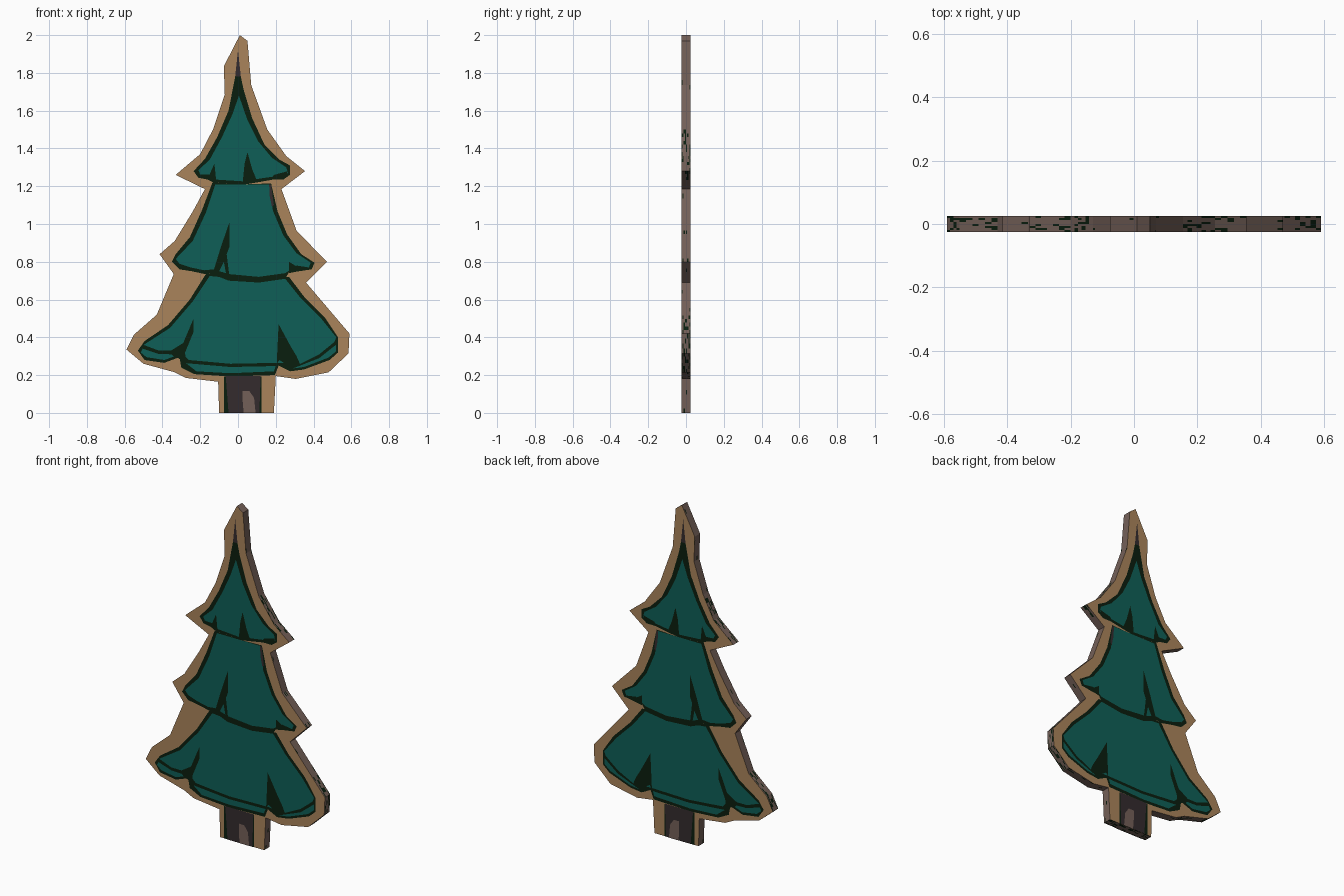
import bpy, bmesh, random
from mathutils import Vector

random.seed(4)
HALF = 0.025       # half thickness of the board
LIFT = 0.001       # gap between paint layers


def material(name, r, g, b):
    def lin(c):
        c /= 255
        return c / 12.92 if c <= 0.04045 else ((c + 0.055) / 1.055) ** 2.4
    m = bpy.data.materials.new(name)
    m.diffuse_color = (lin(r), lin(g), lin(b), 1)
    return m


TAN = material("tan_wood", 170, 132, 91)
TEAL = material("teal_green", 14, 95, 87)
INK = material("dark_green_ink", 10, 30, 14)
BARK = material("dark_bark", 52, 43, 45)
EDGE = material("grey_brown_edge", 116, 96, 88)


def finish(name, bm, mats):
    me = bpy.data.meshes.new(name)
    bm.to_mesh(me)
    bm.free()
    for m in mats:
        me.materials.append(m)
    ob = bpy.data.objects.new(name, me)
    bpy.context.collection.objects.link(ob)


def flat_face(bm, pts, y):
    """One n-gon in the x-z plane, facing away from y = 0."""
    f = bm.faces.new([bm.verts.new((x / 100, y, z / 100)) for x, z in pts])
    f.normal_update()
    if f.normal.y * y < 0:
        f.normal_flip()
    return f


def paint(name, mat, layer, *shapes):
    """Painted shapes, repeated on the front and back of the board."""
    bm = bmesh.new()
    for pts in shapes:
        for side in (-1, 1):
            flat_face(bm, pts, side * (HALF + LIFT * layer))
    bmesh.ops.triangulate(bm, faces=bm.faces[:])
    finish(name, bm, [mat])


# Board outline, clockwise from the tip, in hundredths
outline = [(1, 200), (5, 197), (7, 173.5), (15.5, 150), (25.5, 136), (35.5, 128),
           (23, 118.5), (31, 96.5), (47, 80), (36, 69), (59, 42), (58.5, 31.5),
           (48, 21.5), (30.5, 18), (20, 19.5), (19, 0), (-10, 0), (-10.5, 16.5),
           (-27.5, 18.5), (-33.5, 21.5), (-50, 26), (-59, 33.5), (-55, 41.5),
           (-43, 52), (-34, 73.5), (-41.5, 84), (-33.5, 91), (-24, 106.5),
           (-17.5, 118.5), (-33, 126), (-20, 137), (-13, 150.5), (-7, 168.5), (-7.5, 183.5)]

# Board faces
bm = bmesh.new()
for y in (-HALF, HALF):
    flat_face(bm, outline, y)
bmesh.ops.triangulate(bm, faces=bm.faces[:])
finish("board_faces", bm, [TAN])

# Board rim: small strips, some stained dark around the tier tips
bm = bmesh.new()
ROWS = 8
for a, b in zip(outline, outline[1:] + outline[:1]):
    a, b = Vector(a) / 100, Vector(b) / 100
    n = max(1, round((b - a).length / 0.025))
    grid = [[bm.verts.new((p.x, HALF * (2 * j / ROWS - 1), p.y)) for j in range(ROWS + 1)]
            for p in (a.lerp(b, i / n) for i in range(n + 1))]
    for i in range(n):
        z = a.lerp(b, (i + 0.5) / n).y
        stained = 0.2 < z < 0.52 or 1.25 < z < 1.5 or z < 0.01
        for j in range(ROWS):
            f = bm.faces.new((grid[i][j], grid[i][j + 1], grid[i + 1][j + 1], grid[i + 1][j]))
            f.material_index = int(random.random() < (0.3 if stained else 0.03))
bmesh.ops.remove_doubles(bm, verts=bm.verts[:], dist=1e-5)
bmesh.ops.recalc_face_normals(bm, faces=bm.faces[:])
finish("board_rim", bm, [EDGE, INK])

# Trunk
paint("trunk_outline", INK, 1, [(-7.5, 0), (12.5, 0), (12.5, 19.3), (-7.5, 19.3)])
paint("trunk_bark", BARK, 2, [(-5, 0), (11.3, 0), (12, 19.5), (-6.5, 19.5)])
paint("trunk_highlight", EDGE, 3, [(3, 0), (2.5, 6), (2.5, 11.5), (6, 11.5), (8.5, 8), (9.3, 0)])

# Tree tip
paint("tree_tip", BARK, 1, [(0, 192), (1.5, 178), (-1.5, 178)])

# Top tier
paint("top_tier_outline", INK, 1,
      [(-1.5, 178), (1.5, 178), (3, 171), (7.5, 156), (14, 142), (22, 134), (27.5, 131),
       (27.5, 126), (24, 123.5), (18.5, 123.5), (10, 122), (4, 121), (-13, 122),
       (-16, 123.5), (-21, 124.5), (-23.5, 128), (-17.5, 134.5), (-11, 146), (-5, 160)])
paint("top_tier", TEAL, 2,
      [(0.5, 168), (5, 155), (10.5, 144), (18, 135), (25.5, 130), (26.5, 127), (23, 125),
       (18, 125), (10, 123.8), (4, 122.5), (-11.5, 123.5), (-14, 126), (-20, 126.3),
       (-21, 128.5), (-15, 134), (-8.5, 146), (-3, 158)])
paint("top_tier_folds", INK, 3,
      [(5, 138), (7.5, 129), (10, 123), (2.5, 122), (3.5, 132)],
      [(-12.5, 132), (-11.5, 122.5), (-16, 124)],
      [(26.5, 128), (19, 126), (17.5, 123.7), (24, 123.7)])

# Middle tier
paint("middle_tier_outline", INK, 1,
      [(-13.5, 122), (-19, 107.5), (-25.5, 93), (-33, 84), (-35, 80), (-31, 76),
       (-24.5, 75), (-17.5, 73.5), (-11, 74), (-5, 71.5), (11, 70), (25.5, 72), (27, 74.5),
       (32.5, 75), (39, 76), (40.5, 79.5), (33.5, 84), (26, 94.5), (21, 106.5),
       (17.5, 121.5), (4, 121)])
paint("middle_tier", TEAL, 2,
      [(-12, 121), (16.5, 121), (18.5, 107), (24, 94), (31, 84.5), (38.5, 79.5),
       (37.5, 77), (31, 78), (25, 74), (11, 72), (-5, 73.5), (-13, 76), (-18, 75.5),
       (-25, 77), (-31, 79), (-33, 81.5), (-24, 91), (-17, 106)])
paint("middle_tier_folds", INK, 3,
      [(-4.5, 101), (-4.5, 88), (-6, 84), (-4.5, 72), (-6, 72), (-7.5, 80), (-10, 75),
       (-13, 75), (-9, 88)],
      [(27, 80), (31, 77.5), (37, 76), (27, 74)])
paint("middle_tier_streak", BARK, 3, [(16.5, 121), (17.5, 121), (19, 110), (18, 109), (16.7, 115)])

# Bottom tier
paint("bottom_tier_outline", INK, 1,
      [(-17, 73.5), (-25.5, 60), (-37, 46.5), (-49.5, 38), (-53, 33), (-49.5, 28),
       (-39, 26.5), (-31, 29.5), (-30, 24), (-23, 20.5), (-4.5, 19.3), (19.5, 20),
       (21.5, 25), (27.5, 22), (35, 23), (48.5, 28), (53, 32), (53, 40), (46, 50.5),
       (35, 61.5), (27, 72), (25.5, 72), (11, 70), (-5, 71.5), (-11, 74)])
paint("bottom_tier", TEAL, 2,
      [(-15, 72.5), (-10, 72), (-5, 70), (11, 69), (25, 71), (33, 61), (44, 50), (52, 40),
       (51, 37.5), (43, 31), (33, 26), (21, 26.5), (-4, 26), (-26, 28), (-31, 33),
       (-42, 33), (-50, 36), (-36, 45), (-24, 59)])
paint("bottom_tier_hems", TEAL, 2,
      [(-27.5, 26.3), (-4, 24.3), (20, 24.8), (19, 22), (-4, 21), (-22, 22)],
      [(-50.5, 34), (-42, 31.2), (-35, 31), (-34, 29.8), (-39, 28), (-48.5, 29.5), (-51.5, 32)],
      [(51.8, 36), (43, 29), (29, 23.5), (35, 24.3), (48, 29.3), (51.8, 32.5)])
paint("bottom_tier_folds", INK, 3,
      [(-23.5, 50), (-23.5, 43), (-28, 32), (-27.5, 25), (-30, 28), (-37, 32), (-29, 37)],
      [(21.5, 47), (28, 35), (31, 30), (33, 25.5), (28, 24), (22, 28), (20.5, 26)])
